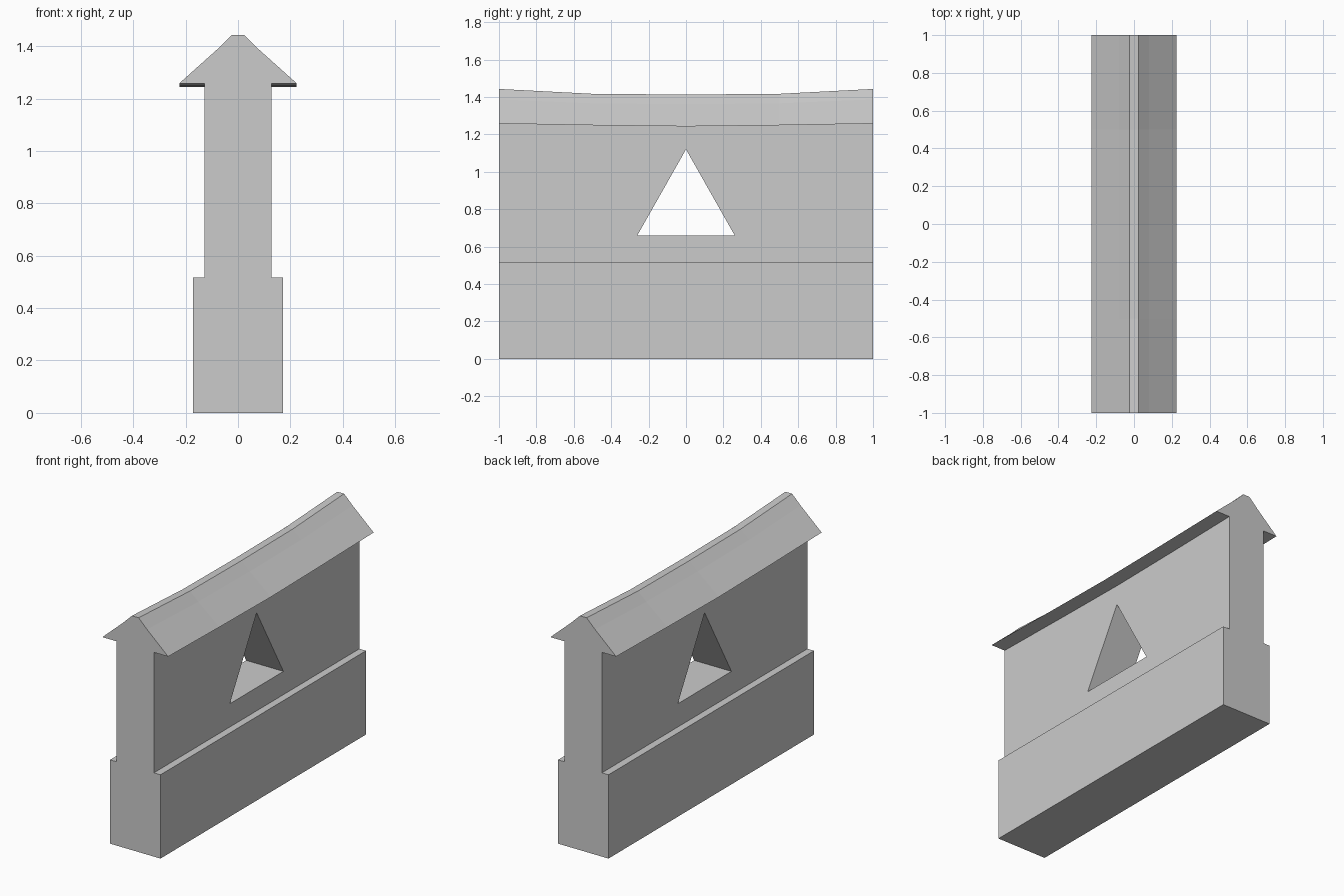
import bpy, bmesh

if "Cube" in bpy.data.objects:
    bpy.data.objects.remove(bpy.data.objects["Cube"])


def loft(name, sections):
    """Closed solid through a series of matching cross-section loops."""
    bm = bmesh.new()
    rings = [[bm.verts.new(p) for p in s] for s in sections]
    n = len(rings[0])
    for a, b in zip(rings, rings[1:]):
        for i in range(n):
            j = (i + 1) % n
            bm.faces.new((a[i], a[j], b[j], b[i]))
    bm.faces.new(rings[0])
    bm.faces.new(rings[-1])
    bmesh.ops.recalc_face_normals(bm, faces=bm.faces)
    mesh = bpy.data.meshes.new(name)
    bm.to_mesh(mesh)
    bm.free()
    obj = bpy.data.objects.new(name, mesh)
    bpy.context.collection.objects.link(obj)
    return obj


# Half profile: (x, z at the wall ends, sag weight of the roof points)
HALF = [(0.172, 0, 0), (0.172, 0.516, 0), (0.127, 0.516, 0),
        (0.127, 1.258, 0.5), (0.224, 1.258, 0.5),
        (0.08, 1.387, 0.85), (0.023, 1.443, 1)]
PROFILE = HALF + [(-x, z, w) for x, z, w in reversed(HALF)]

# Roof sag along the wall: (y, ridge drop, eave drop)
STATIONS = [(-1, 0, 0), (-0.5, 0.026, 0.009), (0, 0.03, 0.015),
            (0.5, 0.026, 0.009), (1, 0, 0)]


def section(y, ridge, eave):
    def drop(w):
        return 0 if w == 0 else eave + (ridge - eave) * (w - 0.5) * 2
    return [(x, y, z - drop(w)) for x, z, w in PROFILE]


# Stepped wall with its sagging roof cap
wall = loft("roofed_wall", [section(*s) for s in STATIONS])

# Triangular window cut straight through the wall
TRIANGLE = [(-0.261, 0.659), (0.261, 0.659), (0, 1.12)]
cutter = loft("window_cutter", [[(x, y, z) for y, z in TRIANGLE] for x in (-0.4, 0.4)])
cutter.hide_render = True

cut = wall.modifiers.new("window", 'BOOLEAN')
cut.operation = 'DIFFERENCE'
cut.solver = 'EXACT'
cut.object = cutter
bpy.context.view_layer.objects.active = wall
wall.select_set(True)
bpy.ops.object.modifier_apply(modifier=cut.name)
bpy.data.objects.remove(cutter)
